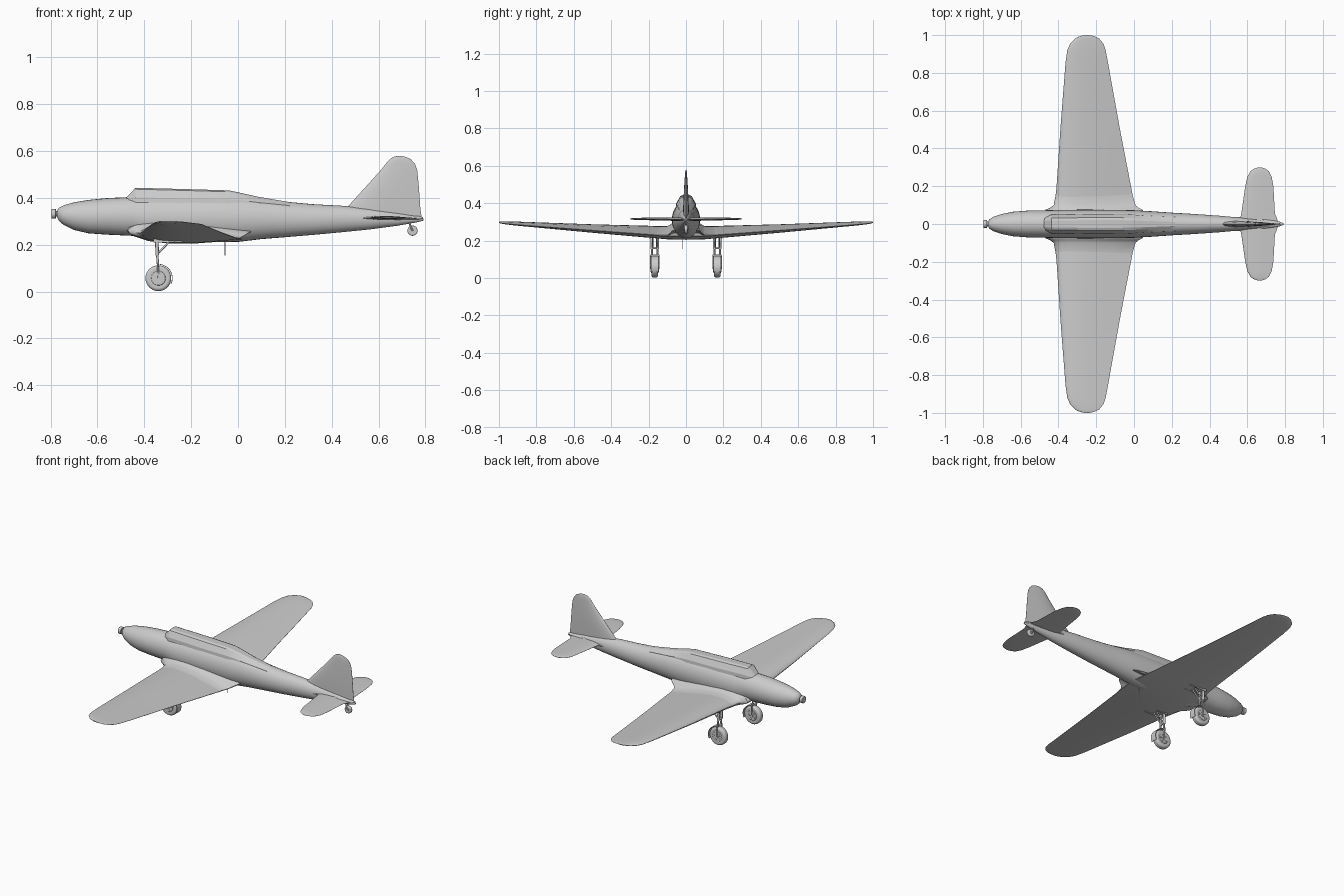
import bpy, bmesh, math
from mathutils import Vector

grey = bpy.data.materials.new("plain_grey")
grey.diffuse_color = (0.6, 0.6, 0.6, 1)


def finish(ob, angle=35):
    ob.data.materials.clear()
    ob.data.materials.append(grey)
    bpy.ops.object.select_all(action='DESELECT')
    ob.select_set(True)
    bpy.context.view_layer.objects.active = ob
    bpy.ops.object.shade_smooth_by_angle(angle=math.radians(angle))
    return ob


def loft(name, rings, angle=35):
    """Skin a list of equal-length closed rings and cap both ends."""
    bm = bmesh.new()
    vs = [[bm.verts.new(p) for p in r] for r in rings]
    n = len(rings[0])
    for a, b in zip(vs, vs[1:]):
        for i in range(n):
            j = (i + 1) % n
            bm.faces.new((a[i], a[j], b[j], b[i]))
    bm.faces.new(vs[0])
    bm.faces.new(vs[-1])
    bmesh.ops.recalc_face_normals(bm, faces=bm.faces)
    me = bpy.data.meshes.new(name)
    bm.to_mesh(me)
    bm.free()
    ob = bpy.data.objects.new(name, me)
    bpy.context.collection.objects.link(ob)
    return finish(ob, angle)


def oval(x, w, zt, zb, n=28, p=2.0):
    zc, h = (zt + zb) / 2, (zt - zb) / 2
    out = []
    for i in range(n):
        c, s = math.cos(2 * math.pi * i / n), math.sin(2 * math.pi * i / n)
        out.append((x, math.copysign(abs(c) ** (2 / p), c) * w,
                    zc + math.copysign(abs(s) ** (2 / p), s) * h))
    return out


FOIL = [(0, 0), (.02, .38), (.08, .7), (.2, .95), (.35, 1), (.55, .82), (.75, .48), (1, .04)]


def foil(s, le, te, zl, zt, th, upright=False):
    """Aerofoil ring at span s: leading/trailing x, their heights, half thickness."""
    pts = [(t, h) for t, h in FOIL] + [(t, -h) for t, h in FOIL[:0:-1]]
    out = []
    for t, h in pts:
        x, o = le + (te - le) * t, zl + (zt - zl) * t + h * th
        out.append((x, o, s) if upright else (x, s, o))
    return out


def mirrored(st):
    return [(-a[0],) + a[1:] for a in reversed(st) if a[0] > 0] + st


def rod(name, a, b, r, n=12, bevel=0):
    a, b = Vector(a), Vector(b)
    d = b - a
    bpy.ops.mesh.primitive_cylinder_add(vertices=n, radius=r, depth=d.length, location=(a + b) / 2)
    ob = bpy.context.object
    ob.rotation_euler = d.to_track_quat('Z', 'Y').to_euler()
    ob.name = name
    if bevel:
        m = ob.modifiers.new("round", 'BEVEL')
        m.width, m.segments, m.limit_method = bevel, 4, 'ANGLE'
    return finish(ob)


def box(name, x0, x1, y0, y1, z0, z1):
    return loft(name, [[(x, y0, z0), (x, y1, z0), (x, y1, z1), (x, y0, z1)] for x in (x0, x1)])


# Fuselage: x, half width, top, bottom
loft("fuselage", [oval(*s) for s in [
    (-.772, .012, .345, .318), (-.765, .025, .358, .302), (-.745, .038, .368, .285),
    (-.70, .053, .381, .263), (-.64, .065, .391, .249), (-.56, .071, .399, .243),
    (-.45, .073, .404, .238), (-.38, .075, .407, .215), (-.2, .076, .41, .21),
    (0, .073, .407, .212), (.1, .067, .398, .224), (.2, .06, .384, .232), (.32, .053, .373, .242),
    (.45, .044, .366, .254), (.56, .034, .355, .265), (.68, .022, .336, .281),
    (.76, .012, .322, .295), (.792, .004, .312, .303)]])

# Canopy and spine behind it: x, base half width, top half width, top, base
cab = []
for x, w, t, zt, zb in [(-.478, .032, .022, .401, .38), (-.437, .051, .031, .443, .37),
                        (-.24, .055, .034, .438, .365), (-.04, .054, .033, .432, .365),
                        (0, .051, .031, .424, .365), (.09, .046, .026, .404, .36), (.22, .04, .018, .382, .355)]:
    half = [(w, zb), (w * .95, zb + (zt - zb) * .45), (t, zt - .006), (t * .6, zt)]
    cab.append([(x, y, z) for y, z in half] + [(x, -y, z) for y, z in reversed(half)])
loft("canopy", cab, 20)

# Wings: span, leading x, trailing x, leading z, trailing z, half thickness
wing = [(0, -.43, .02, .247, .222, .034), (.1, -.42, .003, .248, .224, .033),
        (.2, -.41, -.016, .254, .232, .031), (.5, -.39, -.074, .269, .254, .022),
        (.85, -.363, -.137, .29, .28, .012), (.92, -.353, -.150, .294, .286, .010),
        (.955, -.338, -.162, .296, .289, .008), (.982, -.312, -.185, .297, .292, .006),
        (.995, -.285, -.212, .298, .294, .004), (1.0, -.262, -.236, .298, .296, .001)]
loft("wings", [foil(*s) for s in mirrored(wing)], 40)

# Wing root fairing, flaring into the body
fair = [(.06, -.475, .055, .262, .256, .036), (.075, -.47, .045, .26, .25, .036),
        (.085, -.445, .025, .254, .238, .036), (.1, -.425, .008, .25, .228, .034),
        (.16, -.414, -.01, .251, .229, .031)]
loft("wing_root_fairing", [foil(*s) for s in mirrored(fair)], 40)

# Tailplane and fin
tail = [(0, .55, .765, .315, .313, .009), (.03, .562, .757, .315, .313, .009),
        (.055, .568, .746, .315, .313, .009), (.2, .589, .738, .316, .315, .007),
        (.25, .6, .729, .316, .315, .006), (.28, .617, .713, .316, .316, .005),
        (.293, .635, .695, .316, .316, .003), (.299, .655, .675, .316, .316, .001)]
loft("tailplane", [foil(*s) for s in mirrored(tail)], 40)
fin = [(.308, .45, .785, .013), (.362, .468, .778, .016), (.45, .548, .772, .012), (.52, .611, .765, .008),
       (.546, .631, .755, .006), (.565, .648, .738, .005), (.575, .664, .715, .003), (.579, .68, .697, .001)]
loft("tail_fin", [foil(z, a, b, 0, 0, h, True) for z, a, b, h in fin], 40)

# Tailplane fillet along the tail cone
loft("tail_fillet", [oval(x, w, .314 + h, .314 - h, 16) for x, w, h in
                     [(.46, .036, .004), (.56, .037, .012), (.68, .028, .013), (.77, .013, .009), (.79, .005, .004)]])

# Propeller hub
rod("propeller_shaft", (-.79, 0, .332), (-.76, 0, .332), .012)
rod("propeller_hub", (-.797, 0, .332), (-.777, 0, .332), .021, 16, .003)

# Main landing gear, one set per side
wx, wz = -.34, .057
for side, s in (("left", -1), ("right", 1)):
    y = .167 * s

    def on(n):
        return side + "_" + n
    rod(on("tyre"), (wx, y - .018, wz), (wx, y + .018, wz), .055, 32, .012)
    rod(on("wheel_rim"), (wx, y - .02, wz), (wx, y + .02, wz), .031, 24, .003)
    rod(on("wheel_hub"), (wx, y - .025, wz), (wx, y + .025, wz), .009)
    for k in range(5):
        a = math.tau * k / 5
        p = (wx + .02 * math.cos(a), wz + .02 * math.sin(a))
        rod(on("wheel_stud"), (p[0], y - .022, p[1]), (p[0], y + .022, p[1]), .005, 8)
    # Twin legs with cross pieces and a fork to the axle
    for d in (-.015, .015):
        rod(on("gear_leg"), (-.347, y + d, .24), (-.345, y + d, .155), .0075)
        rod(on("gear_piston"), (-.345, y + d, .16), (-.342, y + d, .118), .005)
        rod(on("drag_strut"), (-.34, y + d * .7, .165), (-.285, y + d * .7, .222), .0045)
        rod(on("fork_arm"), (-.342, y + d * 1.5, .122), (wx, y + d * 1.5, wz), .004)
        box(on("gear_bay_door"), -.36, -.24, y + d * 1.7 - .002, y + d * 1.7 + .002, .21, .24)
    rod(on("fork_bridge"), (-.342, y - .024, .12), (-.342, y + .024, .12), .006)
    rod(on("leg_bridge"), (-.346, y - .015, .16), (-.346, y + .015, .16), .006)
    # Curved mudguard behind the wheel
    arc = []
    for k in range(11):
        a = math.radians(-25 + 11 * k)
        c, n = math.cos(a), math.sin(a)
        arc.append([(wx + r * c, y + w, wz + r * n)
                    for r, w in ((.058, -.02), (.061, -.02), (.061, .02), (.058, .02))])
    loft(on("mudguard"), arc)

# Tail wheel and fork
rod("tail_tyre", (.745, -.009, .26), (.745, .009, .26), .022, 20, .005)
rod("tail_wheel_hub", (.745, -.012, .26), (.745, .012, .26), .009)
for d in (-.011, .011):
    rod("tail_wheel_fork", (.745, d, .26), (.728, d * .5, .3), .004, 8)

# Thin rod under the belly
rod("belly_rod", (-.055, -.02, .155), (-.055, -.02, .23), .002, 8)
